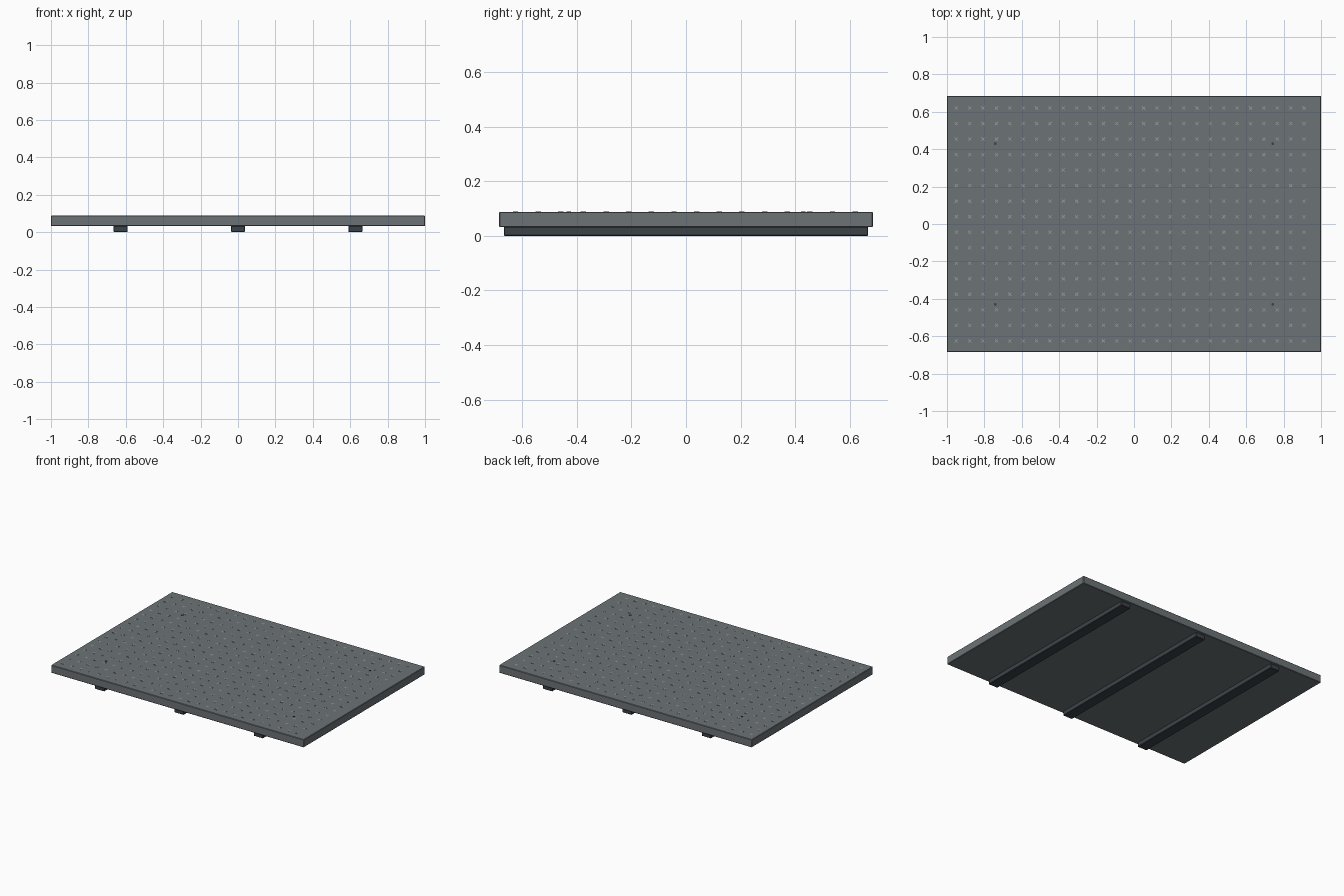
import bpy, bmesh
from math import radians
from mathutils import Matrix

if "Cube" in bpy.data.objects:
    bpy.data.objects.remove(bpy.data.objects["Cube"])


def material(name, color):
    m = bpy.data.materials.new(name)
    m.diffuse_color = (*color, 1)
    m.use_nodes = True
    m.node_tree.nodes["Principled BSDF"].inputs["Base Color"].default_value = m.diffuse_color
    return m


def add_box(bm, center, size, angle=0):
    bmesh.ops.create_cube(bm, size=1, matrix=Matrix.Translation(center)
                          @ Matrix.Rotation(angle, 4, 'Z')
                          @ Matrix.Diagonal((*size, 1)))


def finish(name, bm, mat, bevel=0):
    me = bpy.data.meshes.new(name)
    bm.to_mesh(me)
    bm.free()
    ob = bpy.data.objects.new(name, me)
    bpy.context.collection.objects.link(ob)
    me.materials.append(mat)
    if bevel:
        mod = ob.modifiers.new("edge_bevel", 'BEVEL')
        mod.width = bevel
        mod.segments = 1
    return ob


steel = material("plate_grey", (0.15, 0.17, 0.18))
dark = material("runner_dark", (0.045, 0.055, 0.065))
light = material("tread_light", (0.30, 0.32, 0.33))

TOP = 0.088

# Main plate
bm = bmesh.new()
add_box(bm, (0, 0, (TOP + 0.032) / 2), (2, 1.37, TOP - 0.032))
finish("floor_plate", bm, steel, 0.003)

# Three support runners underneath
for label, x in (("left", -0.628), ("middle", 0), ("right", 0.628)):
    bm = bmesh.new()
    add_box(bm, (x, 0, 0.017), (0.074, 1.335, 0.034))
    finish(label + "_runner", bm, dark, 0.003)

# Raised crosses of the anti-slip tread
bm = bmesh.new()
for i in range(27):
    for j in range(16):
        for a in (45, -45):
            add_box(bm, (-0.95 + i * 0.0715, -0.625 + j * 0.083, TOP),
                    (0.024, 0.004, 0.002), radians(a))
finish("tread_crosses", bm, light)

# Four low corner bolts
for n, (sx, sy) in enumerate(((-1, -1), (1, -1), (-1, 1), (1, 1)), 1):
    bm = bmesh.new()
    bmesh.ops.create_cone(bm, cap_ends=True, segments=8, radius1=0.008,
                          radius2=0.008, depth=0.004,
                          matrix=Matrix.Translation((sx * 0.742, sy * 0.43, TOP)))
    finish(f"corner_bolt_{n}", bm, dark)
